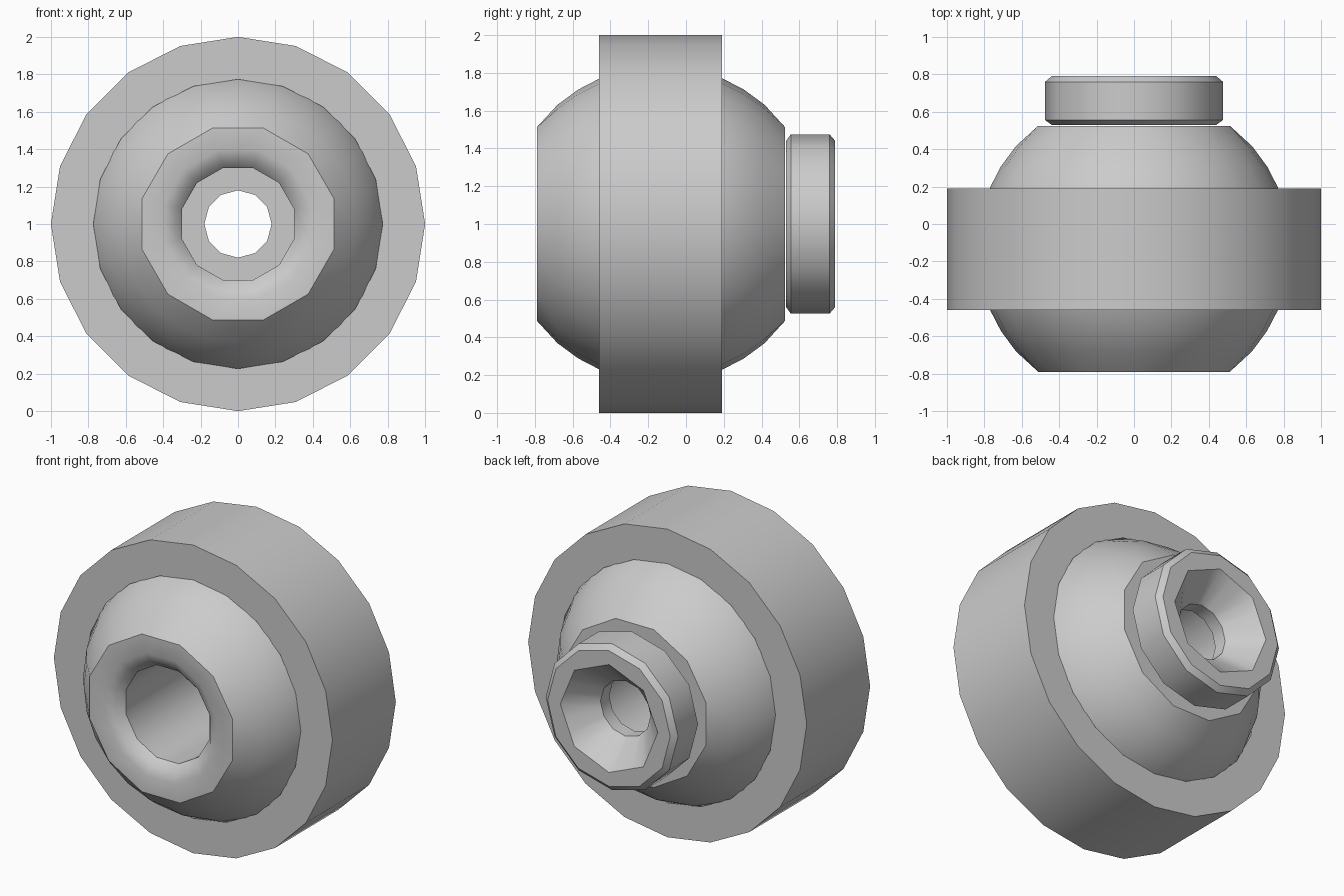
import bpy
import bmesh
from math import cos, sin, pi, sqrt, radians

default = bpy.data.objects.get("Cube")
if default:
    bpy.data.objects.remove(default)

steel = bpy.data.materials.new("grey steel")
steel.use_nodes = True
GREY = (0.6, 0.6, 0.6, 1)
steel.diffuse_color = GREY
steel.node_tree.nodes["Principled BSDF"].inputs["Base Color"].default_value = GREY

BALL_Y, BALL_R = -0.132, 0.836


def lathe(name, profile, count, phase=0.0):
    """Spin a closed profile of (radius, y, step) around the y axis.
    A step of k gives that ring count / k straight sides."""
    bm = bmesh.new()
    rings = []
    for radius, y, step in profile:
        ring = []
        half = pi * step / count
        for i in range(count):
            within = (i % step) * 2 * pi / count
            r = radius * cos(half) / cos(within - half)
            a = phase + 2 * pi * i / count
            ring.append(bm.verts.new((r * sin(a), y, 1 + r * cos(a))))
        rings.append(ring)
    for a, b in zip(rings, rings[1:] + rings[:1]):
        for i in range(count):
            j = (i + 1) % count
            bm.faces.new((a[i], a[j], b[j], b[i]))
    bmesh.ops.recalc_face_normals(bm, faces=bm.faces)
    mesh = bpy.data.meshes.new(name)
    bm.to_mesh(mesh)
    bm.free()
    mesh.materials.append(steel)
    obj = bpy.data.objects.new(name, mesh)
    bpy.context.collection.objects.link(obj)
    bpy.ops.object.select_all(action="DESELECT")
    obj.select_set(True)
    bpy.context.view_layer.objects.active = obj
    bpy.ops.object.shade_smooth_by_angle(angle=radians(35))
    return obj


def arc(y0, y1, steps, radius):
    """Profile points along a sphere between two y positions."""
    ys = [y0 + (y1 - y0) * i / steps for i in range(steps + 1)]
    return [(sqrt(radius ** 2 - (y - BALL_Y) ** 2), y, 1) for y in ys]


# Outer race with a spherical seat
lathe("outer_ring",
      [(1, -0.46, 1), (1, 0.19, 1)] + arc(0.19, -0.46, 6, BALL_R + 0.004), 20)

# Ball with coarse flat ends, a through bore and a front lead-in
ball = arc(-0.79, 0.525, 12, BALL_R)
ball[0] = (0.53, -0.79, 2)
ball[-1] = (0.53, 0.525, 2)
lathe("ball", ball + [(0.31, 0.525, 2), (0.31, -0.72, 2),
                      (0.35, -0.765, 2), (0.41, -0.79, 2)], 24, pi / 12)

# Rear collar with chamfered rims and a countersunk hole
lathe("rear_collar",
      [(0.18, 0.53, 2), (0.44, 0.53, 2), (0.475, 0.555, 2), (0.475, 0.76, 2),
       (0.44, 0.79, 2), (0.35, 0.79, 3), (0.18, 0.62, 2)], 24)
